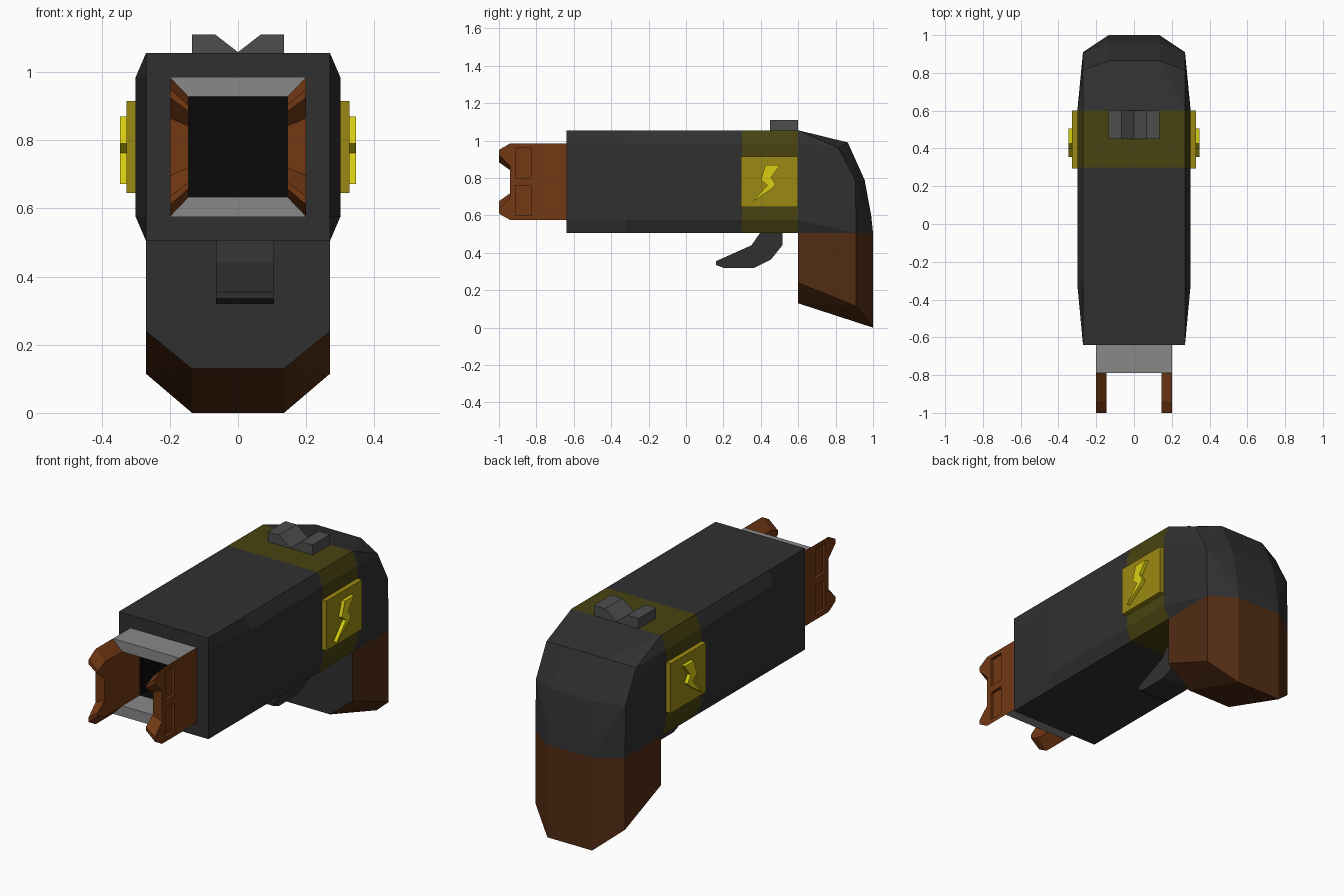
import bpy, bmesh
from mathutils import Vector

if "Cube" in bpy.data.objects:
    bpy.data.objects.remove(bpy.data.objects["Cube"])


def material(name, r, g, b):
    m = bpy.data.materials.new(name)
    m.diffuse_color = (r, g, b, 1)
    m.use_nodes = True
    m.node_tree.nodes["Principled BSDF"].inputs["Base Color"].default_value = m.diffuse_color
    return m


DARK = material("dark_metal", 0.03, 0.03, 0.03)
BLACK = material("bore_black", 0.003, 0.003, 0.003)
STEEL = material("steel", 0.25, 0.25, 0.25)
SIGHT = material("sight_grey", 0.075, 0.075, 0.075)
RUST = material("rust", 0.17, 0.04, 0.007)
BROWN = material("grip_brown", 0.085, 0.025, 0.006)
OLIVE = material("band_olive", 0.065, 0.055, 0.005)
GOLD = material("panel_gold", 0.33, 0.25, 0.007)
YELLOW = material("bolt_yellow", 0.7, 0.62, 0.006)


def finish(name, bm, *mats):
    bmesh.ops.recalc_face_normals(bm, faces=bm.faces)
    me = bpy.data.meshes.new(name)
    bm.to_mesh(me)
    bm.free()
    for m in mats:
        me.materials.append(m)
    ob = bpy.data.objects.new(name, me)
    bpy.context.collection.objects.link(ob)
    return ob


def loft(name, rings, mats, last_material=0):
    """Skin a list of equal-length rings and cap both ends."""
    bm = bmesh.new()
    vs = [[bm.verts.new(p) for p in ring] for ring in rings]
    n = len(vs[0])
    for k, (a, b) in enumerate(zip(vs, vs[1:])):
        for i in range(n):
            f = bm.faces.new((a[i], a[(i + 1) % n], b[(i + 1) % n], b[i]))
            if k == len(vs) - 2:
                f.material_index = last_material
    bm.faces.new(vs[0])
    bm.faces.new(vs[-1]).material_index = last_material
    return finish(name, bm, *mats)


def prism_yz(name, profile, x0, x1, mat, z_scale=1, z_mid=0.78):
    """Extrude a (y, z) profile along x; z_scale tapers the x0 end."""
    return loft(name, [[(x0, y, z_mid + (z - z_mid) * z_scale) for y, z in profile],
                       [(x1, y, z) for y, z in profile]], [mat])


def prism_xz(name, profile, y0, y1, mat):
    return loft(name, [[(x, y, z) for x, z in profile] for y in (y0, y1)], [mat])


def hull(name, half_points, *mats):
    bm = bmesh.new()
    for x, y, z in half_points:
        bm.verts.new((x, y, z))
        bm.verts.new((-x, y, z))
    bmesh.ops.convex_hull(bm, input=bm.verts)
    bmesh.ops.dissolve_limit(bm, angle_limit=0.02, verts=bm.verts, edges=bm.edges)
    return finish(name, bm, *mats)


def mirror_x(ob):
    ob.modifiers.new("mirror", "MIRROR").use_bisect_axis[0] = False
    return ob


def rect(y0, y1, z0, z1):
    return [(y0, z0), (y1, z0), (y1, z1), (y0, z1)]


def ring(y, side, edge=0.27, zs=(0.505, 0.575, 0.985, 1.055)):
    half = list(zip((edge, side, side, edge), zs))
    return [(x, y, z) for x, z in half] + [(-x, y, z) for x, z in reversed(half)]


# Barrel housing, with the bore continuing inward from the front
bore_z = (0.63, 0.68, 0.88, 0.925)
loft("body", [ring(0.3, 0.3), ring(-0.32, 0.3), ring(-0.64, 0.27),
              ring(-0.64, 0.145, 0.145, bore_z), ring(0.2, 0.145, 0.145, bore_z)],
     [DARK, BLACK], 1)
loft("rear_band", [ring(0.3, 0.3), ring(0.6, 0.3)], [OLIVE])

# Rounded knuckle joining the body to the grip
hull("knuckle", [(0.27, 0.6, 0.505), (0.3, 0.6, 0.575), (0.3, 0.6, 0.985),
                 (0.27, 0.6, 1.055), (0.135, 0.6, 1.055),
                 (0.27, 0.815, 0.96), (0.135, 0.865, 0.99),
                 (0.27, 0.905, 0.79), (0.135, 0.955, 0.79),
                 (0.135, 0.99, 0.6), (0.27, 0.91, 0.505), (0.135, 1.0, 0.505)], DARK)

# Grip with a dark front face
grip = hull("grip", [(0.27, 0.6, 0.505), (0.27, 0.91, 0.505), (0.135, 1.0, 0.505),
                     (0.27, 0.6, 0.24), (0.27, 0.91, 0.115),
                     (0.135, 0.6, 0.13), (0.135, 1.0, 0.0)], BROWN, DARK)
for p in grip.data.polygons:
    if p.normal.y < -0.9:
        p.material_index = 1

# Steel top and bottom plates of the muzzle
for name, s in (("muzzle_top", 1), ("muzzle_bottom", -1)):
    prism_xz(name, [(-0.2, 0.78 + s * 0.205), (0.2, 0.78 + s * 0.205),
                    (0.145, 0.78 + s * 0.1475), (-0.145, 0.78 + s * 0.1475)],
             -0.79, -0.64, STEEL)

# Side prongs with forked tips and two recessed panels each
tip = [(-0.64, 0.985), (-0.94, 0.985), (-1.0, 0.95), (-1.0, 0.925), (-0.94, 0.865)]
prong = prism_yz("muzzle_prongs", tip + [(y, 1.56 - z) for y, z in reversed(tip)],
                 0.145, 0.2, RUST, 0.72)
for name, z in (("lower", 0.6), ("upper", 0.8)):
    cutter = prism_yz(name + "_recess_cutter", rect(-0.91, -0.83, z, z + 0.16), 0.185, 0.25, RUST)
    cutter.hide_render = True
    cutter.hide_viewport = True
    cut = prong.modifiers.new(name + "_recess", "BOOLEAN")
    cut.operation = "DIFFERENCE"
    cut.object = cutter
mirror_x(prong)

# Side panels and raised bolt emblems
mirror_x(prism_yz("side_panels", rect(0.295, 0.6, 0.645, 0.915), 0.29, 0.327, GOLD))
mirror_x(prism_yz("bolt_emblems", [(0.425, 0.87), (0.505, 0.87), (0.455, 0.805), (0.48, 0.765),
                                   (0.455, 0.74), (0.355, 0.672), (0.435, 0.762), (0.4, 0.79)],
                  0.32, 0.346, YELLOW))

# Notched rear sight
prism_xz("rear_sight", [(-0.135, 1.05), (0.135, 1.05), (0.135, 1.11), (0.067, 1.11),
                        (0, 1.058), (-0.067, 1.11), (-0.135, 1.11)], 0.45, 0.6, SIGHT)

# Curved trigger
prism_yz("trigger", [(0.395, 0.52), (0.515, 0.52), (0.515, 0.44), (0.455, 0.365), (0.365, 0.32),
                     (0.2, 0.32), (0.16, 0.335), (0.16, 0.355), (0.35, 0.44), (0.395, 0.505)],
         -0.065, 0.105, DARK)
